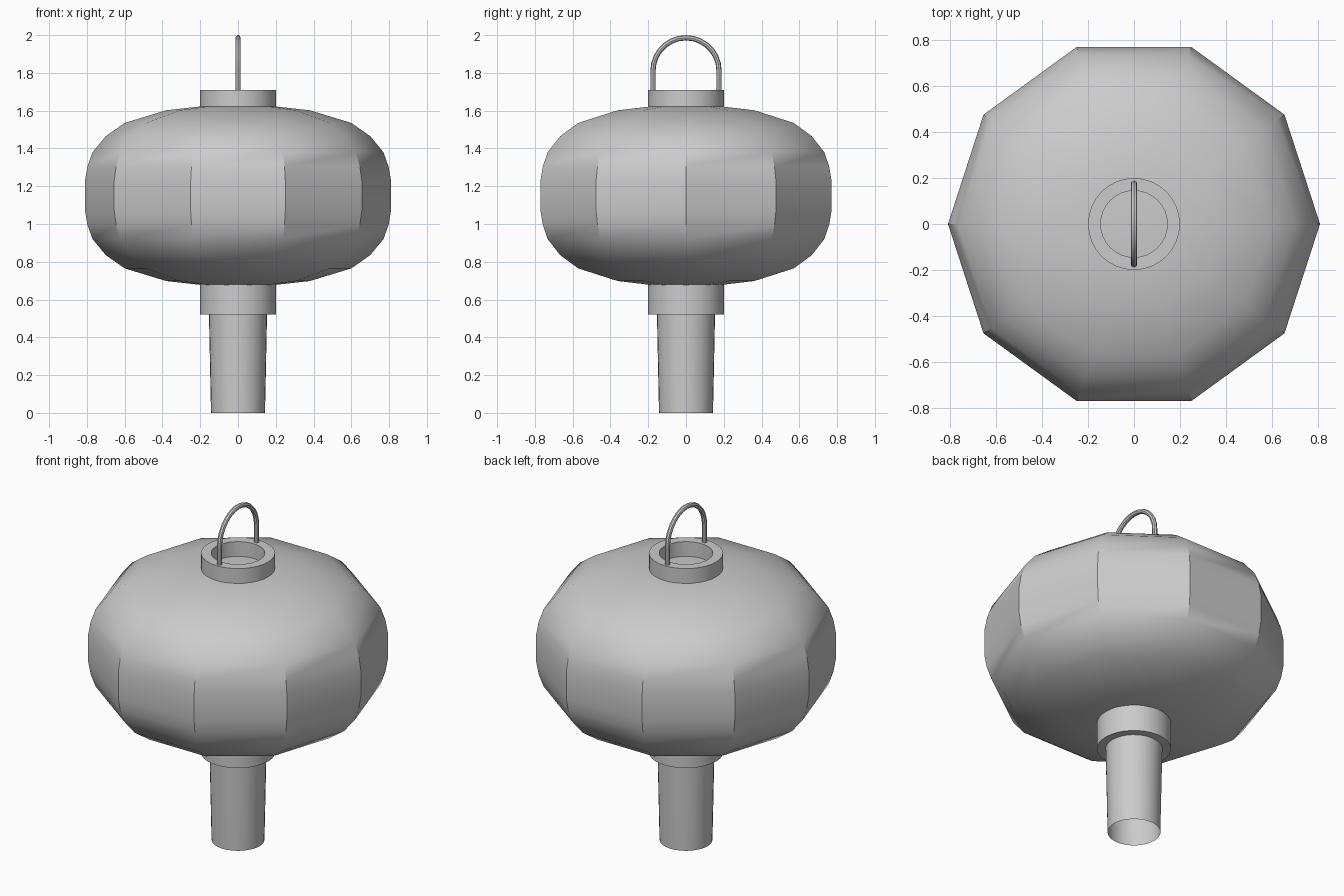
import bpy, bmesh, math

cube = bpy.data.objects.get("Cube")
if cube:
    bpy.data.objects.remove(cube, do_unlink=True)

GREY = (0.6, 0.6, 0.6, 1)
grey = bpy.data.materials.new("plain_grey")
grey.use_nodes = True
grey.diffuse_color = GREY
grey.node_tree.nodes["Principled BSDF"].inputs["Base Color"].default_value = GREY


def smooth(obj):
    bpy.ops.object.select_all(action="DESELECT")
    obj.select_set(True)
    bpy.context.view_layer.objects.active = obj
    bpy.ops.object.shade_smooth_by_angle(angle=math.radians(30))


def lathe(name, profile, sides, closed=False):
    """Turn a (radius, height) profile, listed bottom to top, around z."""
    bm = bmesh.new()
    rings = []
    for r, z in profile:
        if r == 0:
            rings.append([bm.verts.new((0, 0, z))] * sides)
        else:
            turns = [2 * math.pi * i / sides for i in range(sides)]
            rings.append([bm.verts.new((r * math.cos(a), r * math.sin(a), z)) for a in turns])
    pairs = list(zip(rings, rings[1:]))
    if closed:
        pairs.append((rings[-1], rings[0]))
    for low, high in pairs:
        for i in range(sides):
            j = (i + 1) % sides
            corners = dict.fromkeys((low[i], low[j], high[j], high[i]))
            bm.faces.new(list(corners))
    mesh = bpy.data.meshes.new(name)
    bm.to_mesh(mesh)
    bm.free()
    mesh.materials.append(grey)
    obj = bpy.data.objects.new(name, mesh)
    bpy.context.collection.objects.link(obj)
    smooth(obj)
    return obj


# Ten-sided shade, the same above and below its middle
MIDDLE = 1.15
upper = [(0.81, 0.08), (0.797, 0.155), (0.77, 0.23), (0.70, 0.315),
         (0.60, 0.385), (0.38, 0.452), (0.20, 0.472), (0, 0.474)]
lower = [(r, -h) for r, h in reversed(upper)]
lathe("lantern_shade", [(r, MIDDLE + h) for r, h in lower + upper], 10)


# Collars with an open middle
def collar(name, bottom, top):
    inner, outer = 0.145, 0.20
    lathe(name, [(inner, bottom), (outer, bottom), (outer, top), (inner, top)], 32, closed=True)


collar("top_collar", 1.58, 1.71)
collar("bottom_collar", 0.52, 0.72)

# Slightly tapered hollow stem, open at the bottom
lathe("stem", [(0.143, 0), (0.154, 0.53)], 32)

# Arched wire handle
SPAN, SPRING = 0.175, 1.811
arch = [math.pi * i / 14 for i in range(15)]
path = [(SPAN, 1.65)]
path += [(SPAN * math.cos(a), SPRING + SPAN * math.sin(a)) for a in arch]
path += [(-SPAN, 1.65)]
curve = bpy.data.curves.new("handle", "CURVE")
curve.dimensions = "3D"
curve.bevel_depth = 0.014
curve.bevel_resolution = 2
curve.use_fill_caps = True
spline = curve.splines.new("POLY")
spline.points.add(len(path) - 1)
for point, (y, z) in zip(spline.points, path):
    point.co = (0, y, z, 1)
curve.materials.append(grey)
handle = bpy.data.objects.new("handle", curve)
bpy.context.collection.objects.link(handle)
bpy.ops.object.select_all(action="DESELECT")
handle.select_set(True)
bpy.context.view_layer.objects.active = handle
bpy.ops.object.convert(target="MESH")
smooth(bpy.context.view_layer.objects.active)
